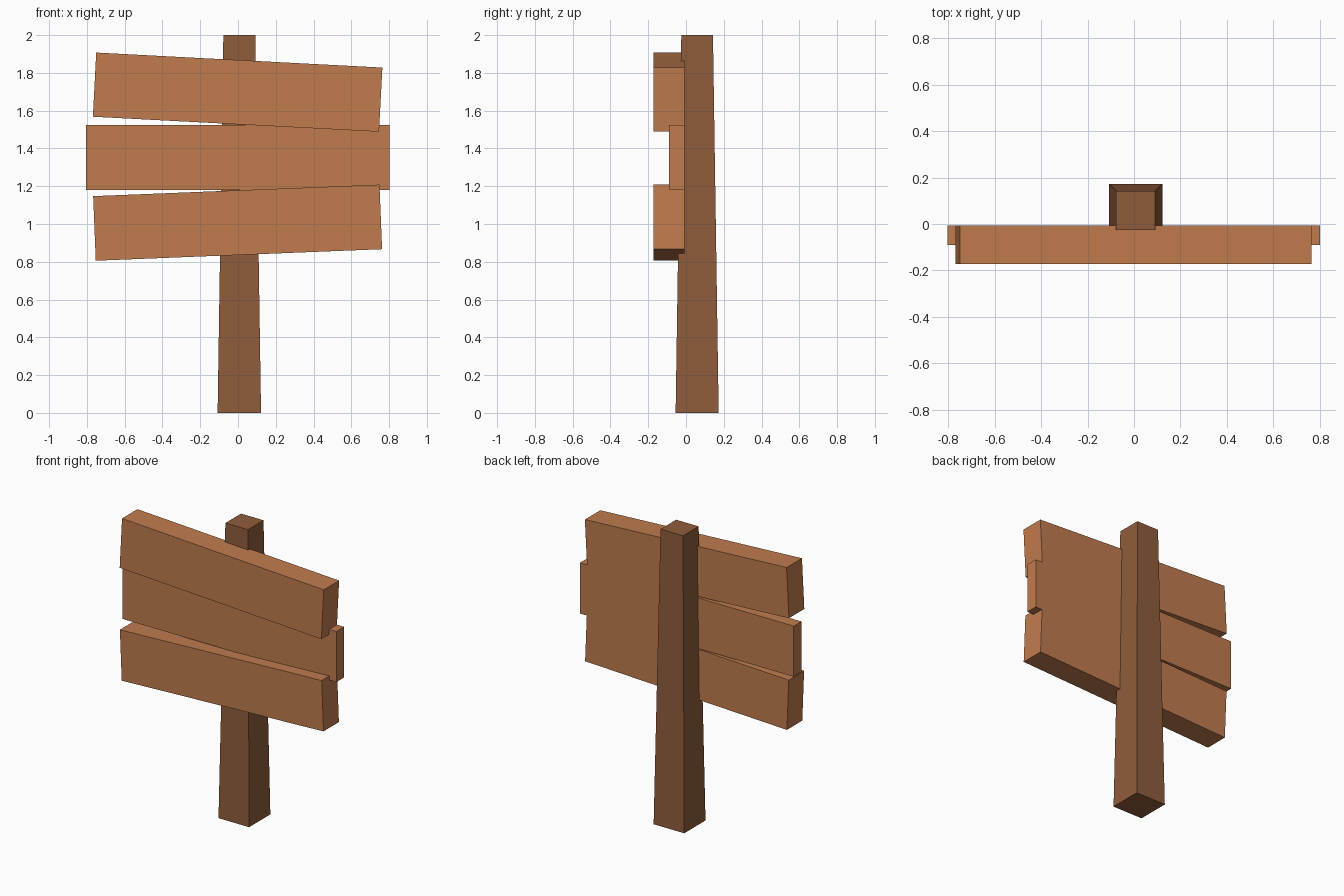
import bpy
from math import radians

if "Cube" in bpy.data.objects:
    bpy.data.objects.remove(bpy.data.objects["Cube"])


def material(name, color):
    m = bpy.data.materials.new(name)
    m.diffuse_color = (*color, 1)
    m.use_nodes = True
    m.node_tree.nodes["Principled BSDF"].inputs["Base Color"].default_value = m.diffuse_color
    return m


POST = material("dark_wood", (0.275, 0.107, 0.045))
BOARD = material("light_wood", (0.53, 0.20, 0.075))


def box(name, center, size, mat, tilt=0):
    bpy.ops.mesh.primitive_cube_add(size=1, location=center, rotation=(0, tilt, 0))
    ob = bpy.context.object
    ob.name = name
    ob.scale = size
    bpy.ops.object.transform_apply(location=False, rotation=False, scale=True)
    ob.data.materials.append(mat)
    return ob


# Square post, tapering towards the top
post = box("post", (0.007, 0.059, 1), (0.23, 0.228, 2), POST)
for v in post.data.vertices:
    if v.co.z > 0:
        v.co.x *= 0.735
        v.co.y *= 0.735

# Three sign boards sharing a back plane; outer two are thicker and tilted
BACK = -0.007
for name, x, z, width, height, depth, angle in (
    ("top_board", -0.002, 1.698, 1.517, 0.34, 0.165, 3.0),
    ("middle_board", -0.001, 1.352, 1.606, 0.344, 0.083, 0),
    ("bottom_board", -0.002, 1.007, 1.517, 0.342, 0.165, -2.3),
):
    box(name, (x, BACK - depth / 2, z), (width, depth, height), BOARD, radians(angle))
